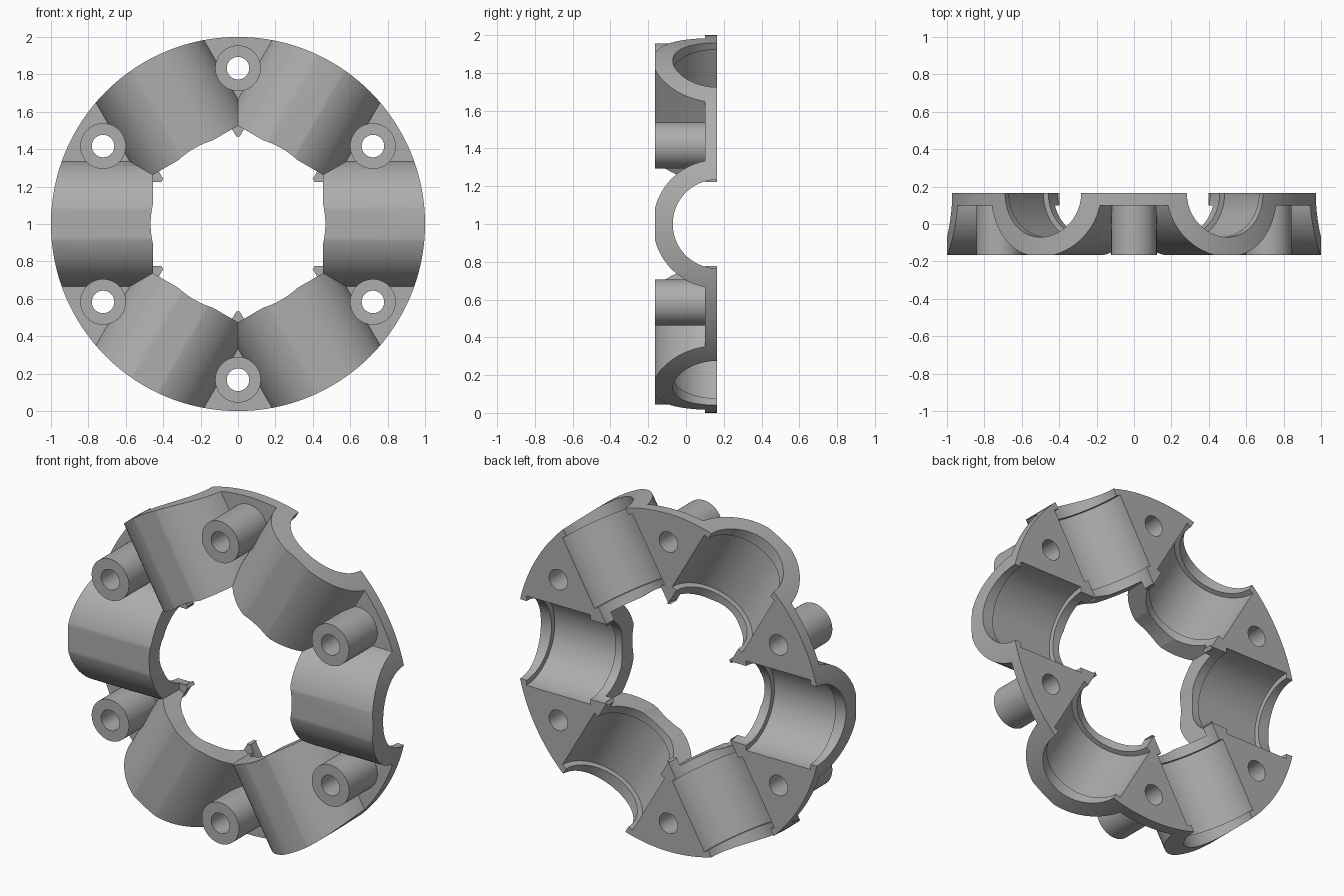
import bpy, math
from mathutils import Matrix, Vector

if "Cube" in bpy.data.objects:
    bpy.data.objects.remove(bpy.data.objects["Cube"])

CENTRE = Vector((0, 0, 1))
BACK = 0.165                     # rear face, also the depth of the tube axes
FRONT = -BACK
HUGE = 0.3                       # overshoot, trimmed by the envelope

grey = bpy.data.materials.new("satin grey")
grey.use_nodes = True
grey.diffuse_color = (0.42, 0.42, 0.42, 1)
grey.node_tree.nodes["Principled BSDF"].inputs["Base Color"].default_value = (0.42, 0.42, 0.42, 1)


def cylinder(name, radius, start, end, sides=64):
    """Cylinder between two points."""
    axis = end - start
    bpy.ops.mesh.primitive_cylinder_add(
        vertices=sides, radius=radius, depth=axis.length,
        location=(start + end) / 2,
        rotation=axis.to_track_quat('Z', 'Y').to_euler())
    ob = bpy.context.object
    ob.name = name
    ob.data.materials.append(grey)
    return ob


def axial(name, radius, y0, y1, reach=0.0, angle=0.0, sides=64):
    """Cylinder running front to back, placed on the bolt circle."""
    spot = CENTRE + reach * Vector((math.cos(angle), 0, math.sin(angle)))
    return cylinder(name, radius, spot + Vector((0, y0, 0)), spot + Vector((0, y1, 0)), sides)


def radial(name, radius, r0, r1, angle, sides=96):
    """Cylinder pointing outwards from the ring centre."""
    out = Vector((math.cos(angle), 0, math.sin(angle)))
    base = CENTRE + Vector((0, BACK, 0))
    return cylinder(name, radius, base + out * r0, base + out * r1, sides)


def combine(body, other, operation):
    other.hide_render = True
    mod = body.modifiers.new(operation.lower(), 'BOOLEAN')
    mod.operation = operation
    mod.solver = 'EXACT'
    mod.object = other
    bpy.context.view_layer.objects.active = body
    bpy.ops.object.modifier_apply(modifier=mod.name)
    bpy.data.objects.remove(other)


tube_angles = [math.radians(60 * i) for i in range(6)]
post_angles = [a + math.radians(30) for a in tube_angles]

# Back plate, half tubes and bolt posts
body = axial("ring_body", 1.2, 0.10, HUGE, sides=128)
for a in tube_angles:
    combine(body, radial("tube", 0.34, 0.455, 1.15, a), 'UNION')
for a in post_angles:
    combine(body, axial("post", 0.122, -HUGE, HUGE, 0.833, a), 'UNION')

# Trim to the round outline and open the centre
combine(body, axial("outline", 1.0, FRONT, BACK, sides=192), 'INTERSECT')
combine(body, axial("centre_hole", 0.467, -HUGE, HUGE, sides=128), 'DIFFERENCE')

# Bores with a wider pocket between two end lips
for a in tube_angles:
    combine(body, radial("bore", 0.235, 0.41, 1.2, a), 'DIFFERENCE')
    combine(body, radial("pocket", 0.265, 0.51, 0.93, a), 'DIFFERENCE')

# Bolt holes
for a in post_angles:
    combine(body, axial("bolt_hole", 0.06, -HUGE, HUGE, 0.833, a, 48), 'DIFFERENCE')

# Bake the transform and smooth the round faces
bpy.ops.object.select_all(action='DESELECT')
body.select_set(True)
bpy.context.view_layer.objects.active = body
bpy.ops.object.transform_apply(location=True, rotation=True, scale=True)
bpy.ops.object.shade_smooth_by_angle(angle=math.radians(25))
